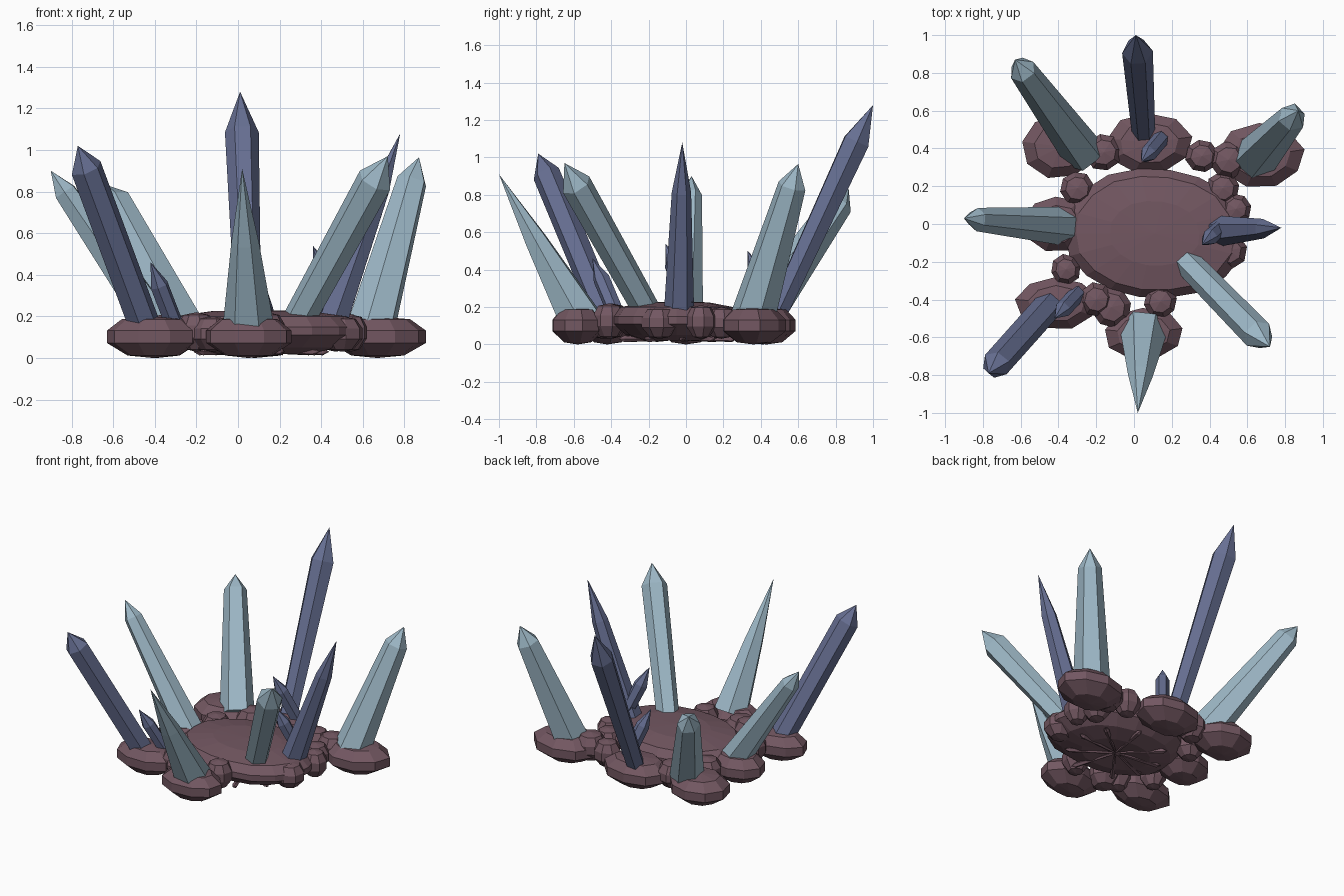
import bpy, bmesh, math, random
from mathutils import Vector, Matrix

random.seed(4)
cube = bpy.data.objects.get("Cube")
if cube:
    bpy.data.objects.remove(cube)


def material(name, color):
    m = bpy.data.materials.new(name)
    m.use_nodes = True
    m.diffuse_color = (*color, 1)
    m.node_tree.nodes["Principled BSDF"].inputs["Base Color"].default_value = (*color, 1)
    return m


ROCK = material("plum rock", (0.17, 0.095, 0.12))
PALE = material("pale blue crystal", (0.34, 0.48, 0.57))
INDIGO = material("indigo crystal", (0.135, 0.16, 0.29))


def lathe(name, profile, sides, mat, matrix, jitter=0, turn=0.0):
    """Closed solid of rings; a radius of zero makes a point."""
    bm = bmesh.new()
    wobble = [1 + random.uniform(-jitter, jitter) for _ in range(sides)]
    rings = []
    for r, z in profile:
        if r == 0:
            rings.append([bm.verts.new((0, 0, z))])
            continue
        angles = [turn + math.tau * i / sides for i in range(sides)]
        rings.append([bm.verts.new((r * w * math.cos(a), r * w * math.sin(a), z))
                      for a, w in zip(angles, wobble)])
    for low, high in zip(rings, rings[1:]):
        for i in range(sides):
            j = (i + 1) % sides
            if len(high) == 1:
                bm.faces.new((low[i], low[j], high[0]))
            elif len(low) == 1:
                bm.faces.new((low[0], high[j], high[i]))
            else:
                bm.faces.new((low[i], low[j], high[j], high[i]))
    for ring in (rings[0], rings[-1]):
        if len(ring) > 1:
            bm.faces.new(ring)
    bm.transform(matrix)
    bmesh.ops.recalc_face_normals(bm, faces=bm.faces)
    mesh = bpy.data.meshes.new(name)
    bm.to_mesh(mesh)
    bm.free()
    mesh.materials.append(mat)
    obj = bpy.data.objects.new(name, mesh)
    bpy.context.collection.objects.link(obj)
    return obj


def rock(name, x, y, rx, ry, z0=0.0, z1=0.2, sides=9):
    profile = [(0, 0), (0.55, 0.06), (1, 0.36), (1, 0.66), (0.68, 0.93), (0, 1)]
    size = Matrix.Diagonal((rx, ry, z1 - z0, 1))
    lathe(name, profile, sides, ROCK, Matrix.Translation((x, y, z0)) @ size, 0.04, 0.2)


def crystal(name, mat, base, tip, r0, r1, shoulder, turn=0.0):
    base, tip = Vector(base), Vector(tip)
    axis = tip - base
    n = axis.length
    place = Matrix.Translation(base) @ axis.to_track_quat("Z", "Y").to_matrix().to_4x4()
    lathe(name, [(r0, 0), (r1, n * shoulder), (0, n)], 6, mat, place, 0.06, turn)


# Broad central slab
slab = [(0, 0.05), (0.5, 0.02), (0.8, 0.05), (1, 0.11), (1, 0.15), (0.88, 0.2), (0.5, 0.225), (0, 0.23)]
lathe("central_slab", slab, 18, ROCK,
      Matrix.Translation((0.11, -0.05, 0)) @ Matrix.Diagonal((0.48, 0.35, 1, 1)), 0.03)

# Large rocks around the rim
rock("back_right_rock", -0.39, 0.41, 0.2, 0.17)
rock("back_rock", 0.08, 0.43, 0.23, 0.16)
rock("back_left_rock", 0.67, 0.36, 0.23, 0.17)
rock("right_rock", -0.41, 0.0, 0.18, 0.15)
rock("front_right_rock", -0.41, -0.42, 0.22, 0.14)
rock("front_rock", 0.05, -0.58, 0.21, 0.14)

# Small rocks filling the gaps
fillers = [(-0.3, 0.19, 0.09), (-0.36, -0.24, 0.08), (0.14, -0.41, 0.09), (-0.12, -0.44, 0.11),
           (0.36, 0.36, 0.09), (0.5, 0.34, 0.1), (0.47, 0.19, 0.09), (-0.16, 0.38, 0.1),
           (-0.2, -0.4, 0.09), (0.5, -0.14, 0.1), (0.54, 0.08, 0.08)]
for i, (x, y, r) in enumerate(fillers):
    rock(f"small_rock_{i + 1}", x, y, r, r, 0.03, 0.2 + 0.01 * (i % 3), 8)

# Thin ridges radiating under the slab
for i in range(9):
    a = math.tau * i / 9 + random.uniform(-0.15, 0.15)
    d = Vector((math.cos(a), 0.75 * math.sin(a), 0))
    spot = Vector((0.11, -0.05, 0.03))
    place = Matrix.Translation(spot) @ d.to_track_quat("Z", "Y").to_matrix().to_4x4()
    lathe(f"under_ridge_{i + 1}", [(0.006, 0), (0.018, 0.3), (0, 0.33)], 5, ROCK, place)

# Pale crystals
crystal("right_crystal", PALE, (-0.36, -0.01, 0.12), (-0.9, 0.03, 0.9), 0.1, 0.06, 0.87)
crystal("back_right_crystal", PALE, (-0.27, 0.38, 0.13), (-0.63, 0.87, 0.83), 0.115, 0.075, 0.89)
crystal("back_left_crystal", PALE, (0.64, 0.35, 0.13), (0.87, 0.6, 0.965), 0.12, 0.075, 0.86)
crystal("front_left_crystal", PALE, (0.27, -0.19, 0.15), (0.72, -0.65, 0.97), 0.075, 0.085, 0.86)
crystal("front_crystal", PALE, (0.05, -0.56, 0.13), (0.02, -1.0, 0.91), 0.125, 0.065, 0.55)

# Indigo crystals
crystal("back_crystal", INDIGO, (0.05, 0.47, 0.13), (0.01, 1.0, 1.28), 0.06, 0.08, 0.83)
crystal("left_crystal", INDIGO, (0.44, -0.04, 0.13), (0.78, -0.02, 1.08), 0.08, 0.05, 0.72)
crystal("front_right_crystal", INDIGO, (-0.44, -0.42, 0.13), (-0.77, -0.79, 1.02), 0.075, 0.075, 0.88)

# Small indigo shards
crystal("front_right_shard", INDIGO, (-0.3, -0.37, 0.15), (-0.42, -0.5, 0.46), 0.045, 0.045, 0.65)
crystal("left_shard", INDIGO, (0.48, 0.0, 0.21), (0.36, -0.11, 0.54), 0.04, 0.045, 0.65)
crystal("back_shard", INDIGO, (0.14, 0.45, 0.19), (0.04, 0.33, 0.5), 0.045, 0.045, 0.65)
